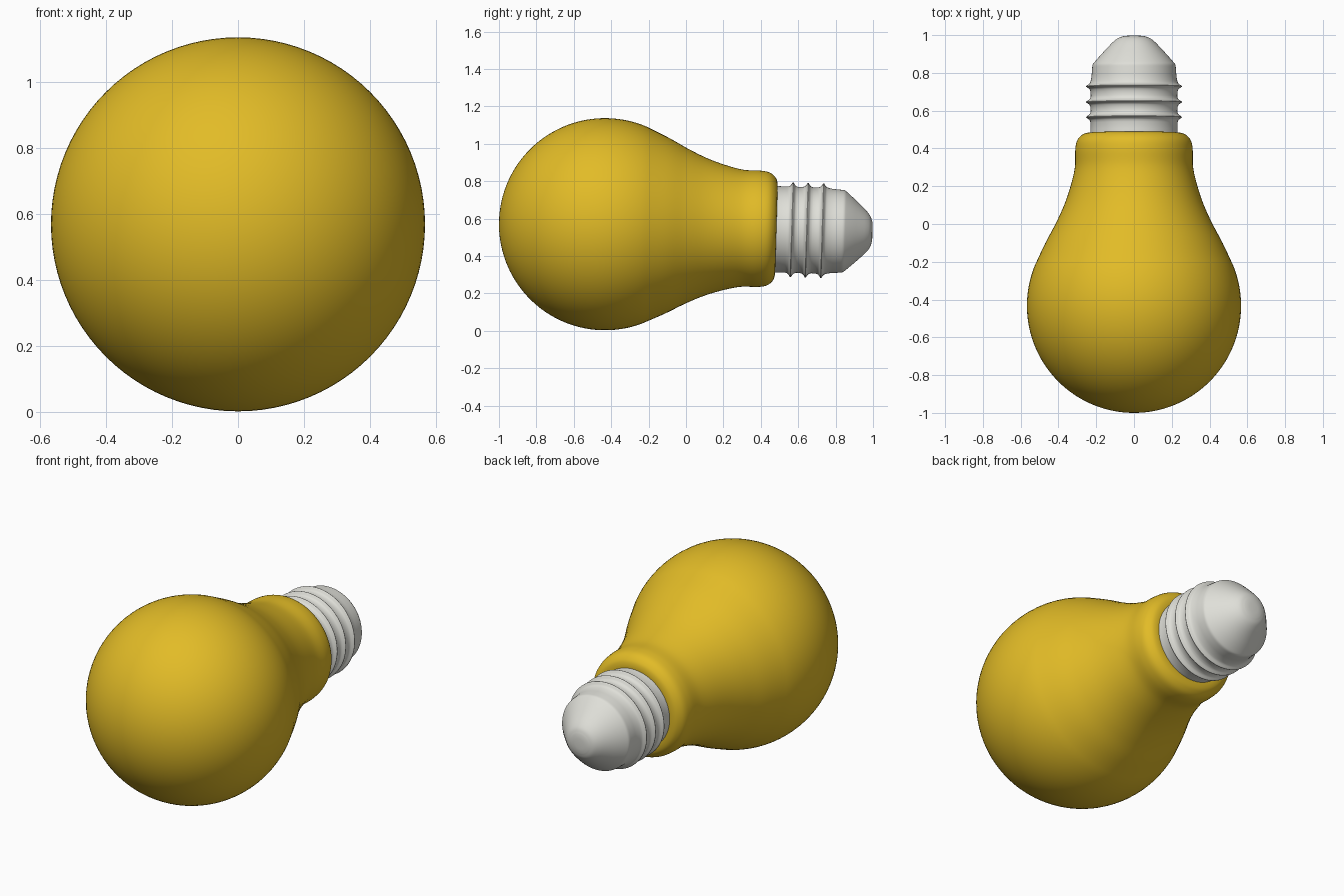
import bpy
import bmesh
import math
from mathutils import Matrix, Vector

cube = bpy.data.objects.get("Cube")
if cube:
    bpy.data.objects.remove(cube, do_unlink=True)

SEGMENTS = 96
GLOBE_RADIUS = 0.567
GLOBE_CENTRE = Vector((0, -0.433, 0.57))
TILT = -0.03  # the bulb lies with its cap dipping slightly


def make_material(name, colour, roughness):
    mat = bpy.data.materials.new(name)
    mat.use_nodes = True
    mat.diffuse_color = colour
    bsdf = mat.node_tree.nodes["Principled BSDF"]
    bsdf.inputs["Base Color"].default_value = colour
    bsdf.inputs["Roughness"].default_value = roughness
    return mat


def smooth_path(points, steps):
    """Catmull-Rom curve through (distance, radius) points."""
    pts = [Vector(p) for p in points]
    pts = [2 * pts[0] - pts[1]] + pts + [2 * pts[-1] - pts[-2]]
    path = []
    for a, b, c, d in zip(pts, pts[1:], pts[2:], pts[3:]):
        for i in range(steps):
            t = i / steps
            path.append(0.5 * (2 * b + (c - a) * t + (2 * a - 5 * b + 4 * c - d) * t ** 2
                               + (3 * b - a - 3 * c + d) * t ** 3))
    return path + [pts[-2]]


def lathe(name, profile, mat):
    """Revolve (distance, radius) points around the bulb's long axis."""
    bm = bmesh.new()
    verts = [bm.verts.new((r, y, 0)) for y, r in profile]
    edges = [bm.edges.new(pair) for pair in zip(verts, verts[1:])]
    bmesh.ops.spin(bm, geom=verts + edges, cent=(0, 0, 0), axis=(0, 1, 0),
                   angle=math.tau, steps=SEGMENTS)
    bmesh.ops.remove_doubles(bm, verts=bm.verts, dist=0.0002)
    bmesh.ops.recalc_face_normals(bm, faces=bm.faces)
    bm.transform(Matrix.Translation(GLOBE_CENTRE) @ Matrix.Rotation(TILT, 4, "X")
                 @ Matrix.Translation((0, -GLOBE_CENTRE.y, 0)))
    mesh = bpy.data.meshes.new(name)
    bm.to_mesh(mesh)
    bm.free()
    mesh.materials.append(mat)
    obj = bpy.data.objects.new(name, mesh)
    bpy.context.collection.objects.link(obj)
    bpy.ops.object.select_all(action="DESELECT")
    obj.select_set(True)
    bpy.context.view_layer.objects.active = obj
    bpy.ops.object.shade_smooth_by_angle(angle=math.radians(35))
    return obj


yellow = make_material("yellow glass", (0.76, 0.5, 0.02, 1), 0.4)
silver = make_material("pale metal", (0.74, 0.74, 0.69, 1), 0.4)

# Bulb: round globe flowing into a narrow neck with a rounded shoulder
globe = []
for i in range(41):
    a = math.radians(112) * i / 40
    globe.append((GLOBE_CENTRE.y - GLOBE_RADIUS * math.cos(a), GLOBE_RADIUS * math.sin(a)))
neck = smooth_path([globe[-1], (-0.1, 0.469), (0, 0.416), (0.1, 0.37), (0.2, 0.336),
                    (0.3, 0.313), (0.39, 0.311), (0.44, 0.302), (0.47, 0.278),
                    (0.482, 0.25), (0.484, 0.21)], 6)
lathe("bulb", globe + neck[1:] + [(0.484, 0)], yellow)

# Screw cap: three narrow ridges with scooped valleys between them
cap = [(0.47, 0), (0.47, 0.232), (0.5, 0.231)]
for ridge in (0.566, 0.646, 0.729):
    cap += smooth_path([(ridge - 0.03, 0.23), (ridge - 0.014, 0.236), (ridge - 0.003, 0.252),
                        (ridge + 0.003, 0.252), (ridge + 0.014, 0.236), (ridge + 0.03, 0.229)], 3)
# Plain skirt, then a cone with a softly rounded contact tip
cap += smooth_path([(0.78, 0.225), (0.82, 0.222), (0.843, 0.219), (0.858, 0.209)], 4)
cap += smooth_path([(0.9, 0.172), (0.94, 0.135), (0.967, 0.108), (0.985, 0.084),
                    (0.995, 0.056)], 4)
cap += [(0.998, 0.03), (0.998, 0)]
lathe("screw_cap", cap, silver)
